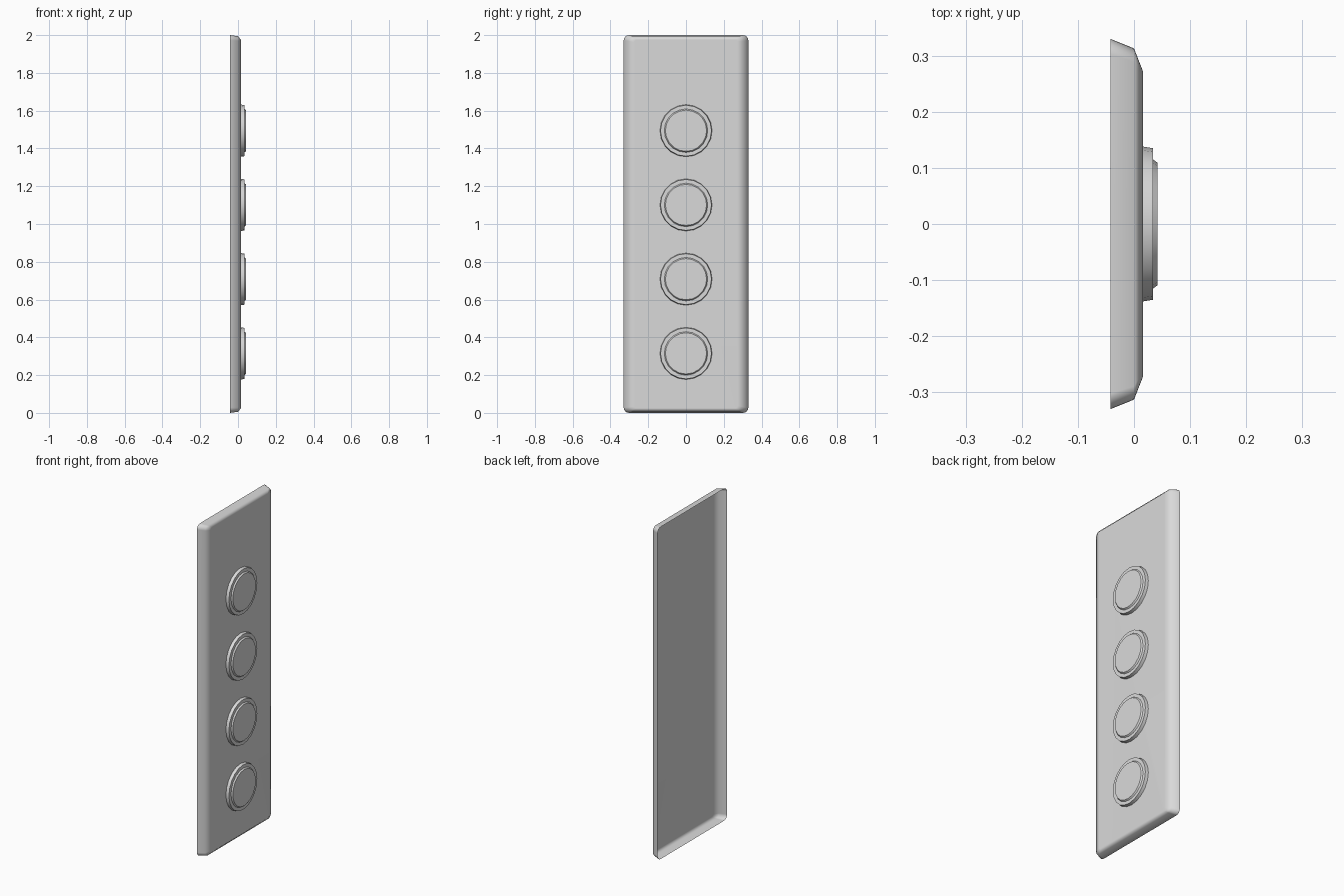
import bpy
import bmesh
from math import sin, cos, pi, radians

cube = bpy.data.objects.get("Cube")
if cube:
    bpy.data.objects.remove(cube, do_unlink=True)

# One plain grey for everything
grey = bpy.data.materials.new("light_grey")
grey.use_nodes = True
colour = (0.7, 0.7, 0.7, 1)
grey.diffuse_color = colour
grey.node_tree.nodes["Principled BSDF"].inputs["Base Color"].default_value = colour


def rounded_rect(half_y, half_z, radius, steps=4):
    """Counter-clockwise outline in the y-z plane."""
    points = []
    for quarter, (sy, sz) in enumerate([(1, 1), (-1, 1), (-1, -1), (1, -1)]):
        for s in range(steps + 1):
            a = (quarter + s / steps) * pi / 2
            points.append((sy * (half_y - radius) + radius * cos(a),
                           sz * (half_z - radius) + radius * sin(a)))
    return points


def circle(radius, sides=20):
    return [(radius * cos(2 * pi * i / sides), radius * sin(2 * pi * i / sides))
            for i in range(sides)]


def loft(name, sections, z, smooth_angle):
    """Join outlines along +x, cap the last one and leave the back open."""
    bm = bmesh.new()
    rings = [[bm.verts.new((x, py, pz)) for py, pz in outline]
             for x, outline in sections]
    for a, b in zip(rings, rings[1:]):
        for i in range(len(a)):
            j = (i + 1) % len(a)
            bm.faces.new((a[i], a[j], b[j], b[i]))
    bm.faces.new(rings[-1])
    mesh = bpy.data.meshes.new(name)
    bm.to_mesh(mesh)
    bm.free()
    mesh.shade_smooth()
    mesh.set_sharp_from_angle(angle=radians(smooth_angle))
    mesh.materials.append(grey)
    obj = bpy.data.objects.new(name, mesh)
    obj.location.z = z
    bpy.context.collection.objects.link(obj)
    return obj


# Hollow cover plate with sloping, rounded edges
plate = loft("cover_plate", [
    (-0.042, rounded_rect(0.33, 1.0, 0.028)),
    (0.0, rounded_rect(0.313, 0.994, 0.024)),
    (0.016, rounded_rect(0.272, 0.975, 0.012)),
], 1.0, 60)
weighted = plate.modifiers.new("flat_front_shading", 'WEIGHTED_NORMAL')
weighted.keep_sharp = True

# Four stepped round buttons in a column
for n in range(4):
    loft(f"button_{n + 1}", [
        (0.016, circle(0.138)),
        (0.034, circle(0.135)),
        (0.034, circle(0.115)),
        (0.042, circle(0.109)),
    ], 0.315 + n * 0.393, 35)
